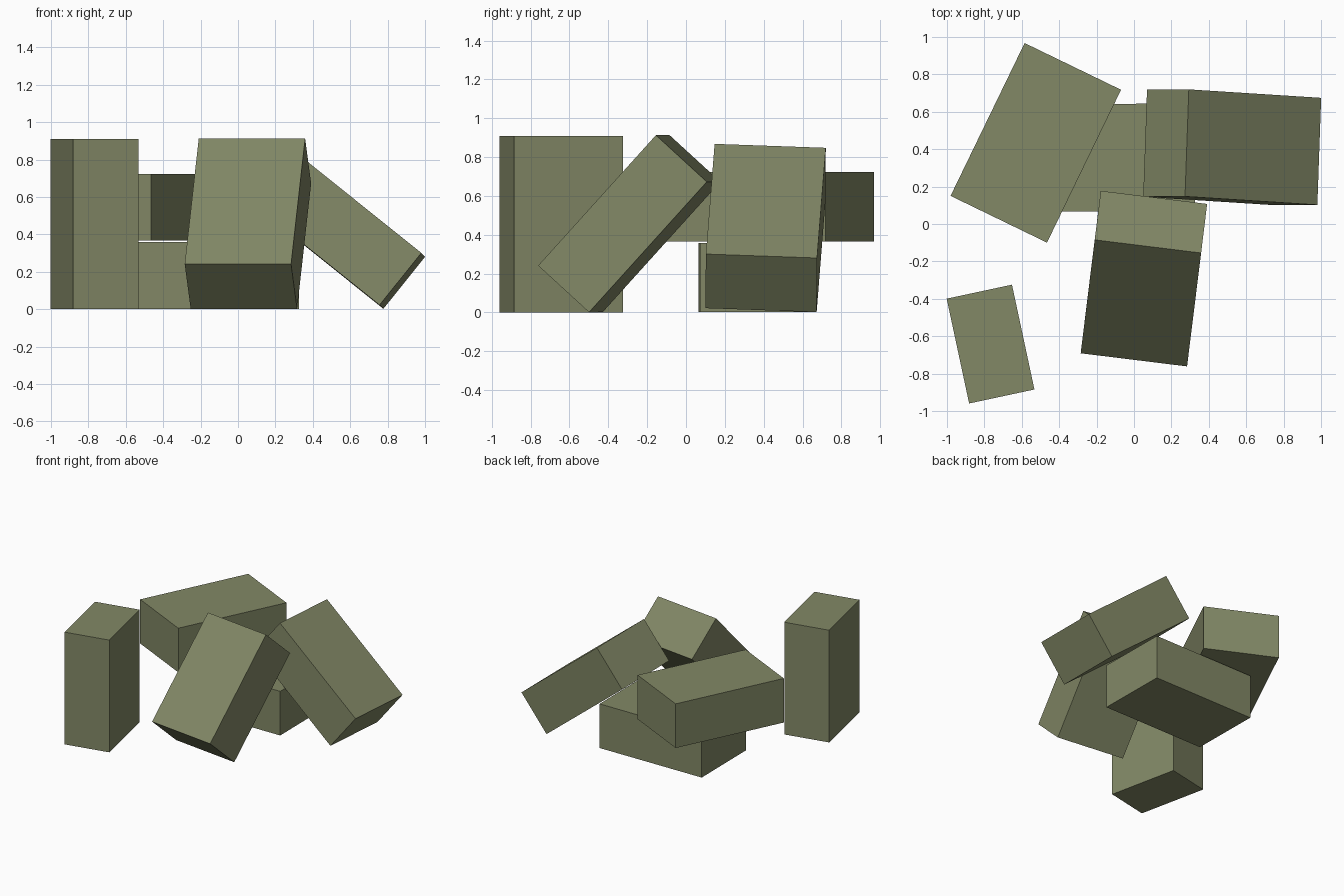
import bpy
from mathutils import Vector, Matrix

if "Cube" in bpy.data.objects:
    bpy.data.objects.remove(bpy.data.objects["Cube"])

LENGTH, WIDTH, THICK = 0.908, 0.573, 0.357

green = bpy.data.materials.new("olive green")
green.diffuse_color = (0.223, 0.246, 0.133, 1)
green.use_nodes = True
green.node_tree.nodes["Principled BSDF"].inputs["Base Color"].default_value = green.diffuse_color


def block(name, centre, long_dir, wide_dir):
    """One of the identical blocks, laid along the given length and width directions."""
    u = Vector(long_dir).normalized()
    w = u.cross(Vector(wide_dir)).normalized()
    v = w.cross(u)
    rot = Matrix((u, v, w)).transposed().to_4x4()
    bpy.ops.mesh.primitive_cube_add(size=1)
    ob = bpy.context.object
    ob.name = name
    ob.data.transform(Matrix.Diagonal((LENGTH, WIDTH, THICK, 1)))
    ob.matrix_world = Matrix.Translation(centre) @ rot
    ob.data.materials.append(green)


# upright block at the front left
block("standing_block", (-0.767, -0.642, 0.455), (0, 0, 1), (0.12, -0.56, 0))
# block flat on the ground, and the one lying across it
block("bottom_block", (-0.13, 0.355, 0.18), (1, 0.01, 0), (-0.01, 1, 0))
block("upper_block", (-0.525, 0.434, 0.545), (0.395, 0.815, 0), (0.515, -0.25, 0))
# blocks leaning on the pile
block("front_leaning_block", (0.053, -0.292, 0.457), (0.075, 0.605, 0.67), (0.57, -0.07, 0))
block("right_leaning_block", (0.525, 0.41, 0.435), (0.705, -0.045, -0.565), (0.02, 0.575, -0.02))
